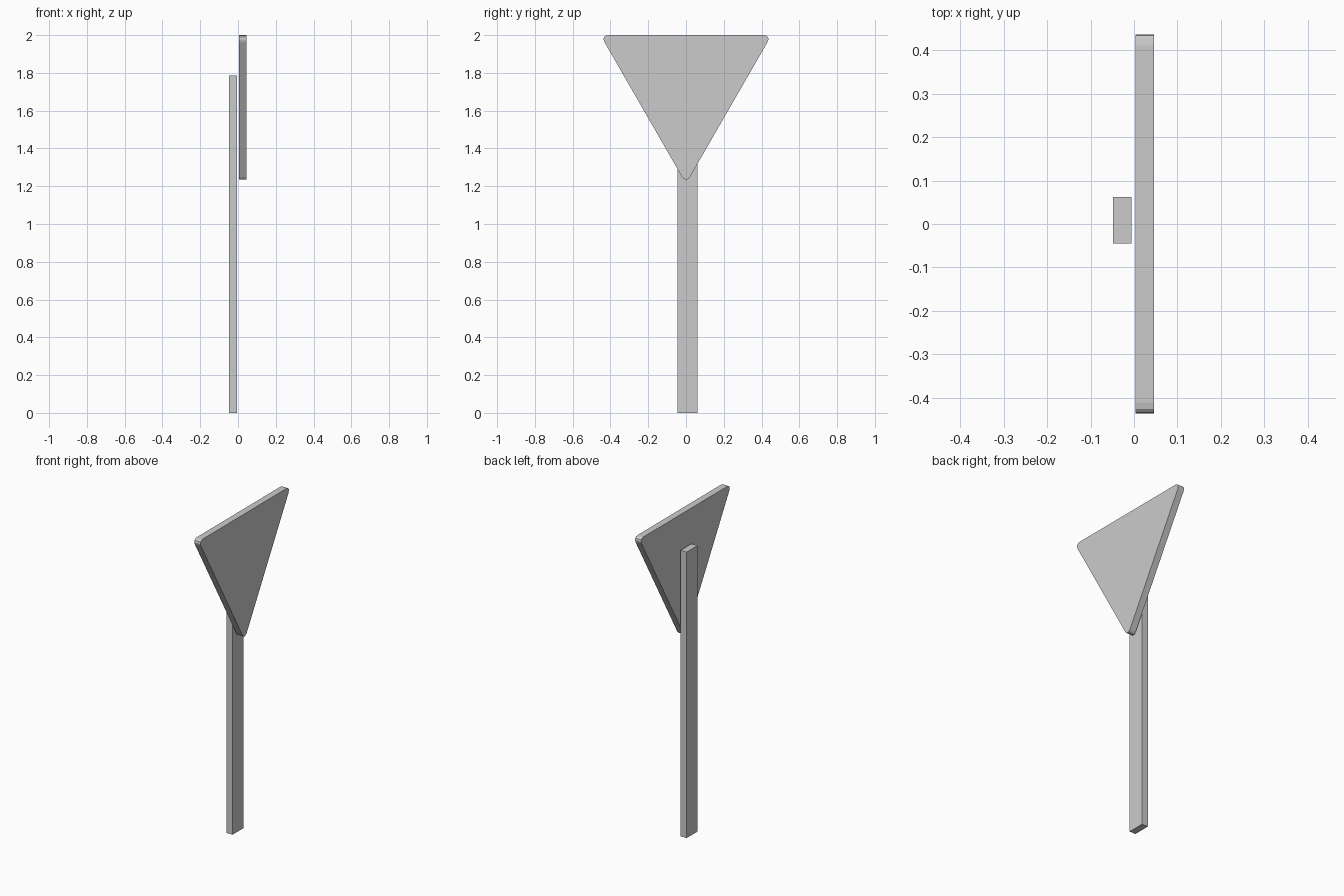
import bpy
import bmesh
from mathutils import Vector

cube = bpy.data.objects.get("Cube")
if cube:
    bpy.data.objects.remove(cube, do_unlink=True)

# Single plain grey
grey = bpy.data.materials.new("plain grey")
grey.use_nodes = True
grey.diffuse_color = (0.6, 0.6, 0.6, 1)
grey.node_tree.nodes["Principled BSDF"].inputs["Base Color"].default_value = (0.6, 0.6, 0.6, 1)


def slab(name, outline, x0, x1, corner=0.0):
    """Extrude a (y, z) outline from x0 to x1, optionally rounding its corners."""
    bm = bmesh.new()
    face = bm.faces.new([bm.verts.new((x0, y, z)) for y, z in outline])
    if corner:
        bmesh.ops.bevel(bm, geom=bm.verts[:], offset=corner, offset_type='OFFSET',
                        affect='VERTICES', segments=4, profile=0.5)
    ext = bmesh.ops.extrude_face_region(bm, geom=bm.faces[:], use_keep_orig=True)
    top = [v for v in ext["geom"] if isinstance(v, bmesh.types.BMVert)]
    bmesh.ops.translate(bm, verts=top, vec=Vector((x1 - x0, 0, 0)))
    bmesh.ops.recalc_face_normals(bm, faces=bm.faces[:])
    mesh = bpy.data.meshes.new(name)
    bm.to_mesh(mesh)
    bm.free()
    mesh.materials.append(grey)
    obj = bpy.data.objects.new(name, mesh)
    bpy.context.collection.objects.link(obj)
    return obj


# Upright post, slightly off centre behind the panel
slab("post", [(-0.045, 0), (0.062, 0), (0.062, 1.785), (-0.045, 1.785)], -0.048, -0.006)

# Downward-pointing triangular panel with rounded corners
slab("triangle_panel", [(0, 1.213), (0.453, 2), (-0.453, 2)], 0.004, 0.046, corner=0.042)
